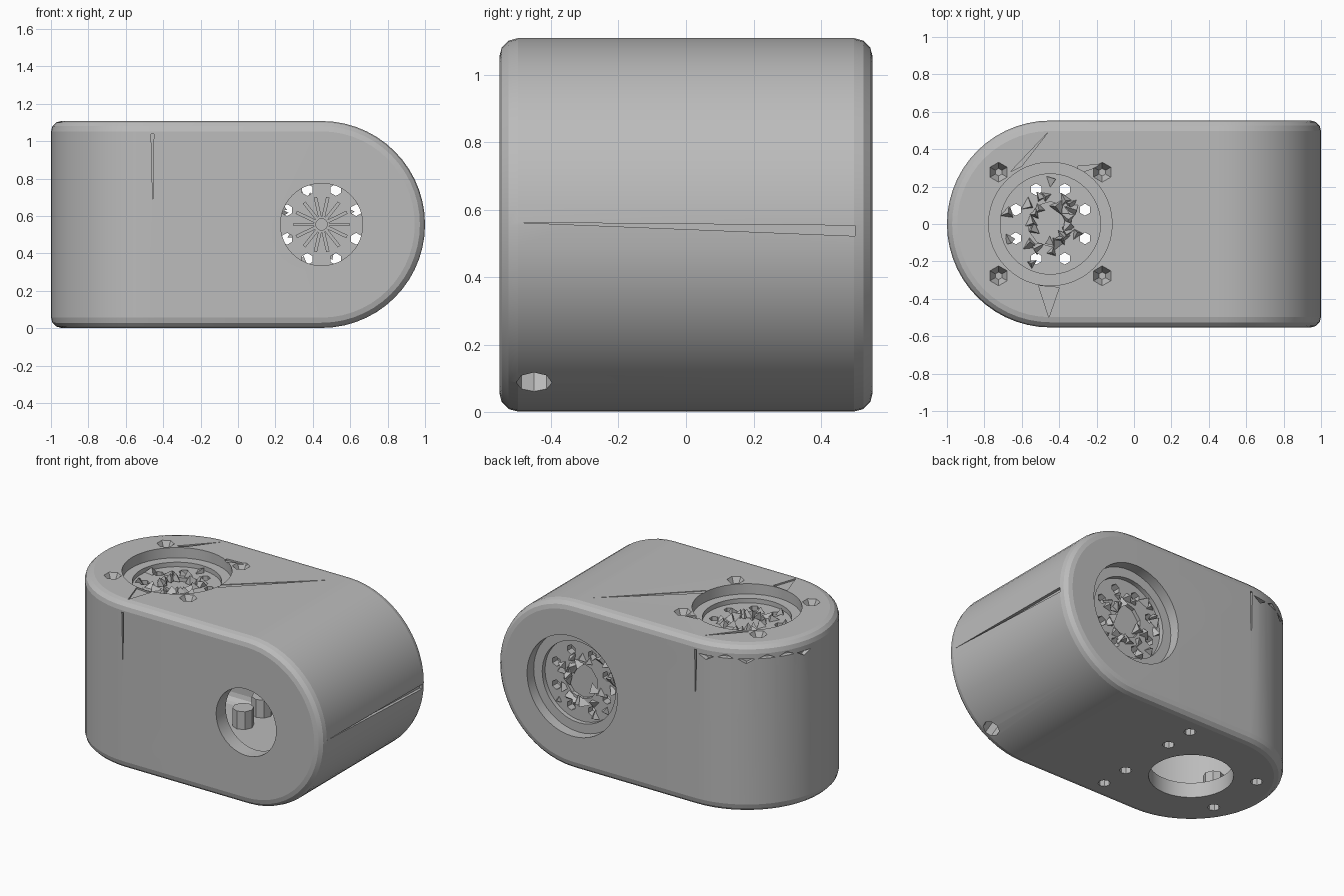
import bpy, bmesh, math, random
from mathutils import Matrix, Vector

random.seed(4)
if "Cube" in bpy.data.objects:
    bpy.data.objects.remove(bpy.data.objects["Cube"], do_unlink=True)

R, MID, AX = 0.553, 0.555, 0.447      # body radius, mid height, axis offset
TOP = Matrix.Translation((-AX, 0, 2 * MID))
BACK = Matrix.Translation((AX, R, MID)) @ Matrix.Rotation(-math.pi / 2, 4, 'X')
FRONT = Matrix.Translation((AX, -R, MID)) @ Matrix.Rotation(math.pi / 2, 4, 'X')
BOTTOM = Matrix.Translation((-AX, 0, 0)) @ Matrix.Rotation(math.pi, 4, 'X')

grey = bpy.data.materials.new("plain grey")
grey.use_nodes = True
grey.diffuse_color = (0.5, 0.5, 0.5, 1)
grey.node_tree.nodes["Principled BSDF"].inputs["Base Color"].default_value = (0.5, 0.5, 0.5, 1)


def finish(bm, name):
    bmesh.ops.recalc_face_normals(bm, faces=bm.faces)
    me = bpy.data.meshes.new(name)
    bm.to_mesh(me)
    bm.free()
    me.materials.append(grey)
    ob = bpy.data.objects.new(name, me)
    bpy.context.collection.objects.link(ob)
    return ob


def hull(points, name):
    bm = bmesh.new()
    for p in points:
        bm.verts.new(p)
    res = bmesh.ops.convex_hull(bm, input=bm.verts)
    junk = [g for g in res["geom_interior"] if isinstance(g, bmesh.types.BMVert)]
    bmesh.ops.delete(bm, geom=junk, context='VERTS')
    bmesh.ops.dissolve_limit(bm, angle_limit=0.005, verts=bm.verts, edges=bm.edges)
    return finish(bm, name)


def add_cyl(bm, frame, x, y, r, low, high, sides=48, r_low=None):
    """Cylinder along the local z of a frame, between two local heights."""
    at = Matrix.Translation((x, y, (low + high) / 2))
    bmesh.ops.create_cone(bm, cap_ends=True, segments=sides, radius1=r if r_low is None else r_low,
                          radius2=r, depth=high - low, matrix=frame @ at)


def cyl(name, *args, **kw):
    bm = bmesh.new()
    add_cyl(bm, *args, **kw)
    return finish(bm, name)


def cut(ob, cutter):
    cutter.hide_render = True
    mod = ob.modifiers.new("cut", 'BOOLEAN')
    mod.operation, mod.solver, mod.object = 'DIFFERENCE', 'EXACT', cutter
    bpy.context.view_layer.objects.active = ob
    bpy.ops.object.modifier_apply(modifier=mod.name)
    bpy.data.objects.remove(cutter, do_unlink=True)


def smooth(ob, angle):
    bpy.ops.object.select_all(action='DESELECT')
    ob.select_set(True)
    bpy.context.view_layer.objects.active = ob
    bpy.ops.object.shade_smooth_by_angle(angle=math.radians(angle))


def rounded_link(radius, name, edge=0.055, steps=28):
    """Upright half drum at -x flowing into a lying half drum at +x."""
    pts = []
    for k in range(4):
        a = k * math.pi / 6
        r = radius - edge + edge * math.cos(a)
        h = radius - edge + edge * math.sin(a)
        for i in range(steps + 1):
            t = math.pi * i / steps - math.pi / 2
            for s in (-1, 1):
                pts.append((-AX - r * math.cos(t), r * math.sin(t), MID + s * h))
                pts.append((AX + r * math.cos(t), s * h, MID + r * math.sin(t)))
    return hull(pts, name)


def crease(body, corners, normal, depth=0.02):
    """Thin triangular nick in the surface."""
    n = Vector(normal).normalized() * depth
    cut(body, hull([Vector(c) + s * n for c in corners for s in (-1, 1)], "crease_cutter"))


# Hollow housing
housing = rounded_link(R, "housing")
cut(housing, rounded_link(R - 0.1, "cavity_cutter"))

# Recessed flange seats on top and back, plain openings in front and below
for frame in (TOP, BACK):
    cut(housing, cyl("seat_cutter", frame, 0, 0, 0.33, -0.07, 0.1))
    cut(housing, cyl("bore_cutter", frame, 0, 0, 0.268, -0.2, 0.1))
cut(housing, cyl("front_bore_cutter", FRONT, 0, 0, 0.22, -0.2, 0.1))
cut(housing, cyl("bottom_bore_cutter", BOTTOM, 0, 0, 0.255, -0.2, 0.1))

# Countersunk holes round the top seat
for sx in (-1, 1):
    for sy in (-1, 1):
        cut(housing, cyl("countersink_cutter", TOP, sx * 0.277, sy * 0.277, 0.06,
                         -0.06, 0.01, sides=6, r_low=0.02))

# Screw holes in the floor, with a boss above each
screws = [(sx * 0.345, sy * 0.2) for sx in (-1, 1) for sy in (-1, 1)]
screws += [(0.345, -0.4), (0.345, 0.4)]
for x, y in screws:
    cut(housing, cyl("screw_cutter", BOTTOM, x, y, 0.038, -0.2, 0.05, sides=8))
    boss = cyl("screw_boss", BOTTOM, x, y, 0.065, -0.22, -0.095, sides=8)
    cut(boss, cyl("boss_cutter", BOTTOM, x, y, 0.038, -0.16, 0, sides=8))

# Cable hole low on the rounded end
cable = Matrix.Translation((0.74, -0.45, 0.09)) @ Matrix.Rotation(math.radians(148), 4, 'Y')
cut(housing, cyl("cable_cutter", cable, 0, 0, 0.053, -0.2, 0.1, sides=8))

# Seam on the rounded end and nicks where the drum meets the flat sides
end = AX + R
crease(housing, [(end, -0.5, 0.562), (end, 0.5, 0.553), (end, 0.5, 0.522)], (1, 0, 0))
for s in (-1, 1):
    crease(housing, [(-0.465, s * R, 1.04), (-0.45, s * R, 1.04), (-0.456, s * R, 0.68)], (0, s, 0))
z = 2 * MID
crease(housing, [(0.39, 0.43, z), (-0.13, -0.02, z), (-0.11, -0.05, z)], (0, 0, 1), 0.006)
crease(housing, [(-0.51, -0.33, z), (-0.4, -0.34, z), (-0.455, -0.5, z)], (0, 0, 1), 0.012)
crease(housing, [(-0.66, 0.28, z), (-0.6, 0.31, z), (-0.46, 0.49, z)], (0, 0, 1), 0.012)
crease(housing, [(-0.3, 0.31, z), (-0.3, 0.27, z), (-0.15, 0.32, z)], (0, 0, 1), 0.012)

# Ragged slit under the rim at the back of the upright drum
for i in range(6):
    a = math.radians(93 + i * 13)
    b = a + math.radians(11)
    pa, pb = [Vector((-AX + R * math.cos(t), R * math.sin(t), 1.02)) for t in (a, b)]
    tip = (pa + pb) / 2 + Vector((0, 0, random.choice((-0.03, 0.025))))
    crease(housing, [pa, pb, tip], (math.cos(a), math.sin(a), 0), 0.03)
smooth(housing, 14)


# Flange: pierced disc with broken facets outside and a ribbed hub inside
def flange(name, frame):
    disc = cyl(name, frame, 0, 0, 0.27, -0.15, -0.1)
    for i in range(8):
        a = math.tau * (i + 0.5) / 8
        cut(disc, cyl("pin_cutter", frame, 0.2 * math.cos(a), 0.2 * math.sin(a), 0.032,
                      -0.3, 0.1, sides=6))
    cut(disc, cyl("hub_cutter", frame, 0, 0, 0.12, -0.125, 0, sides=10))
    bm = bmesh.new()
    for i in range(26):
        a = math.tau * i / 26 + random.uniform(-0.1, 0.1)
        r = random.choice((0.1, 0.15, 0.235))
        turn = Matrix.Translation((r * math.cos(a), r * math.sin(a), -0.09))
        turn = turn @ Matrix.Rotation(random.uniform(0, 6), 4, 'Z') @ Matrix.Rotation(random.uniform(-0.6, 0.6), 4, 'X')
        add_cyl(bm, frame @ turn, 0, 0, 0.0, -0.02, 0.03, sides=3, r_low=random.uniform(0.03, 0.05))
    for i in range(14):
        spoke = frame @ Matrix.Rotation(math.tau * i / 14, 4, 'Z') @ Matrix.Translation((0.09, 0, -0.17))
        bmesh.ops.create_cube(bm, size=1, matrix=spoke @ Matrix.Diagonal((0.12, 0.018, 0.05, 1)))
    finish(bm, name + "_facets")


flange("top_flange", TOP)
flange("back_flange", BACK)
